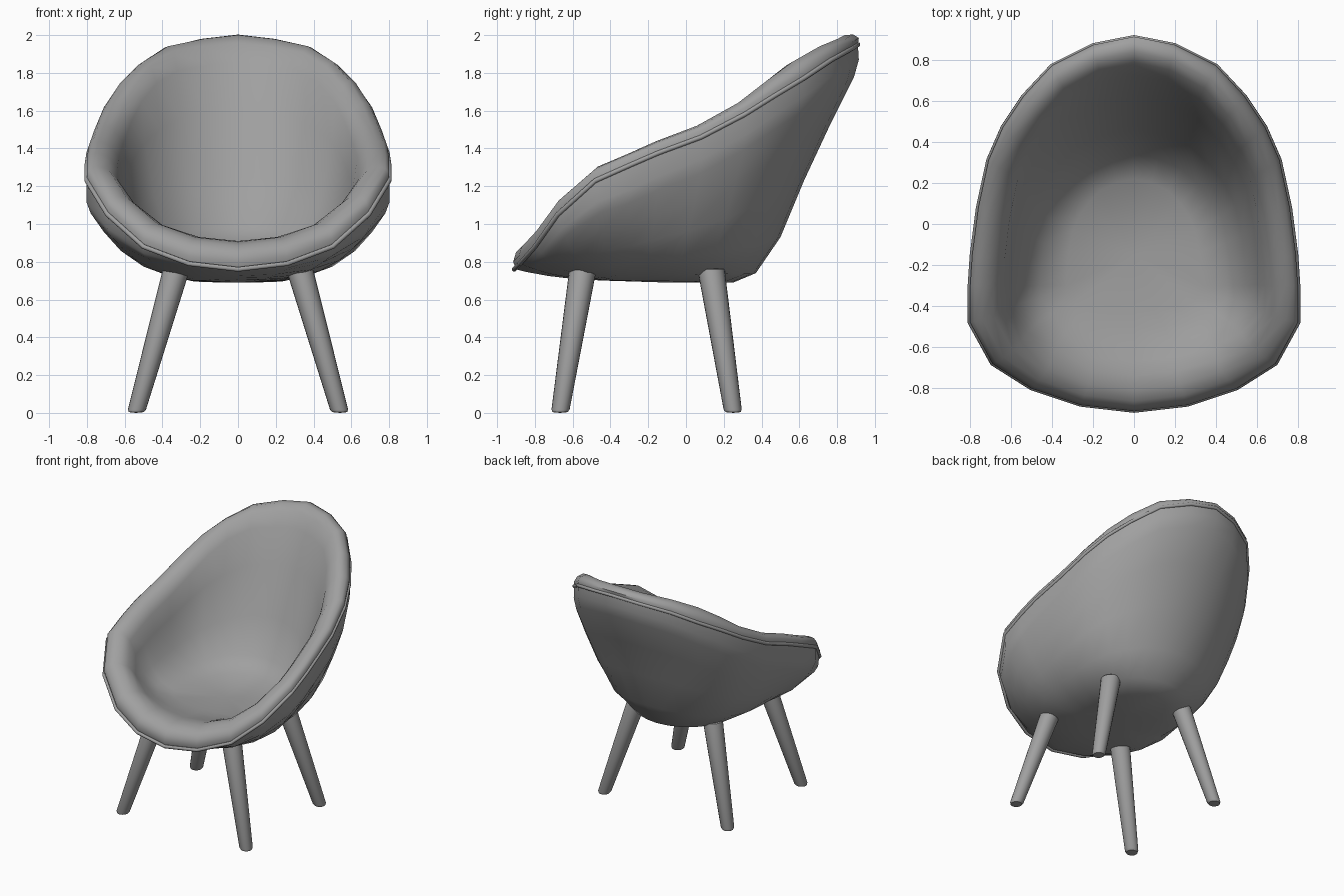
import bpy, bmesh
from math import sin, cos, pi, exp

if "Cube" in bpy.data.objects:
    bpy.data.objects.remove(bpy.data.objects["Cube"])

GREY = bpy.data.materials.new("grey")
GREY.diffuse_color = (.35, .35, .35, 1)
GREY.use_nodes = True
GREY.node_tree.nodes["Principled BSDF"].inputs["Base Color"].default_value = GREY.diffuse_color

# Half outline of the shell rim, back centre to front centre: x, y, z
HALF = [(0, .91, 1.95), (.2, .87, 1.925), (.4, .77, 1.87), (.54, .62, 1.77),
        (.64, .47, 1.68), (.71, .31, 1.58), (.76, .08, 1.46), (.79, -.15, 1.375),
        (.80, -.30, 1.31), (.80, -.48, 1.23), (.69, -.68, 1.05), (.5, -.80, .88),
        (.26, -.88, .79), (0, -.91, .76)]
RIM = HALF + [(-x, y, z) for x, y, z in HALF[-2:0:-1]]
SPLIT_Y, SPLIT_Z = -.30, 1.31


def ring(yb, zb, xs, zs, yf, zf, bulge=0, lift=0):
    """Rim outline refitted to given back, side and front extremes.
    bulge rounds out the back corners, lift raises them."""
    out = []
    for x, y, z in RIM:
        k, up = 1, 0
        if y >= SPLIT_Y:
            g = (y - SPLIT_Y) / (.91 - SPLIT_Y)
            f = (z - SPLIT_Z) / (1.95 - SPLIT_Z)
            ye, ze = yb, zb
            k += bulge * sin(pi * g)
            up = lift * exp(-((g - .76) / .17) ** 2)
        else:
            g = (y - SPLIT_Y) / (-.91 - SPLIT_Y)
            f = (z - SPLIT_Z) / (.76 - SPLIT_Z)
            ye, ze = yf, zf
        out.append((x * k * xs / .8, SPLIT_Y + g * k * (ye - SPLIT_Y),
                    zs + f * (ze - zs) + up))
    return out


def loft(name, rings, start=None, end=None, flip=False, angle=60):
    """Skin a list of rings, closing the ends with a fan to a centre point."""
    bm = bmesh.new()
    rows = [[bm.verts.new(p) for p in r] for r in rings]
    n = len(rows[0])
    for a, b in zip(rows, rows[1:]):
        for i in range(n):
            j = (i + 1) % n
            bm.faces.new((a[i], a[j], b[j], b[i]))
    for row, p, rev in ((rows[0], start, True), (rows[-1], end, False)):
        if p:
            c = bm.verts.new(p)
            for i in range(n):
                j = (i + 1) % n
                bm.faces.new((row[j], row[i], c) if rev else (row[i], row[j], c))
    if flip:
        bmesh.ops.reverse_faces(bm, faces=bm.faces[:])
    me = bpy.data.meshes.new(name)
    bm.to_mesh(me)
    bm.free()
    me.materials.append(GREY)
    ob = bpy.data.objects.new(name, me)
    bpy.context.collection.objects.link(ob)
    bpy.ops.object.select_all(action='DESELECT')
    ob.select_set(True)
    bpy.context.view_layer.objects.active = ob
    bpy.ops.object.shade_smooth_by_angle(angle=angle * pi / 180)
    return ob


# Outer shell: rim down to the underside
OUTER = [(.91, 1.95, .80, 1.31, -.90, .76), (.915, 1.87, .803, 1.18, -.87, .752),
         (.89, 1.78, .78, 1.11, -.84, .745, .01), (.765, 1.53, .71, .995, -.80, .738, .045),
         (.625, 1.23, .62, .88, -.73, .725, .09), (.50, .93, .50, .785, -.63, .713, .13),
         (.37, .74, .37, .73, -.53, .705, .13), (.25, .69, .24, .70, -.42, .70, .08)]
loft("outer_shell", [ring(*k) for k in OUTER], end=(0, -.1, .69))

# Padded interior: rounded lip, then the bowl of the seat
INNER = [(.91, 1.95, .80, 1.31, -.90, .76), (.915, 1.985, .80, 1.35, -.915, .80),
         (.885, 2.0, .78, 1.37, -.90, .85, 0, .02), (.84, 1.995, .74, 1.375, -.865, .885, 0, .04),
         (.79, 1.95, .685, 1.355, -.81, .905, 0, .055), (.73, 1.85, .64, 1.295, -.74, .91, 0, .05),
         (.62, 1.6, .605, 1.17, -.67, .90, .02, .02), (.46, 1.25, .545, 1.01, -.59, .885, .02),
         (.34, .98, .455, .915, -.51, .875, .02), (.22, .885, .33, .872, -.43, .868, .02)]
loft("seat_interior", [ring(*k) for k in INNER], end=(0, -.15, .86), flip=True)

# Piping that follows the seam between shell and interior
cu = bpy.data.curves.new("rim_piping", 'CURVE')
cu.dimensions = '3D'
cu.bevel_depth = .013
cu.bevel_resolution = 2
sp = cu.splines.new('POLY')
sp.points.add(len(RIM) - 1)
for p, (x, y, z) in zip(sp.points, RIM):
    p.co = (x, y, z, 1)
sp.use_cyclic_u = True
sp.use_smooth = True
cu.materials.append(GREY)
bpy.context.collection.objects.link(bpy.data.objects.new("rim_piping", cu))


# Splayed tapered legs
def leg(name, foot, top):
    rings = []
    for z, r in ((.004, .040), (.018, .048), (.76, .072), (.765, .066)):
        t = z / .765
        cx, cy = (foot[k] + t * (top[k] - foot[k]) for k in (0, 1))
        rings.append([(cx + r * cos(a * pi / 10), cy + r * sin(a * pi / 10), z)
                      for a in range(20)])
    loft(name, rings, start=(*foot, 0), end=(*top, .766), angle=40)


for side, s in (("right", 1), ("left", -1)):
    leg("front_leg_" + side, (s * .54, -.667), (s * .325, -.545))
    leg("back_leg_" + side, (s * .54, .25), (s * .325, .132))
